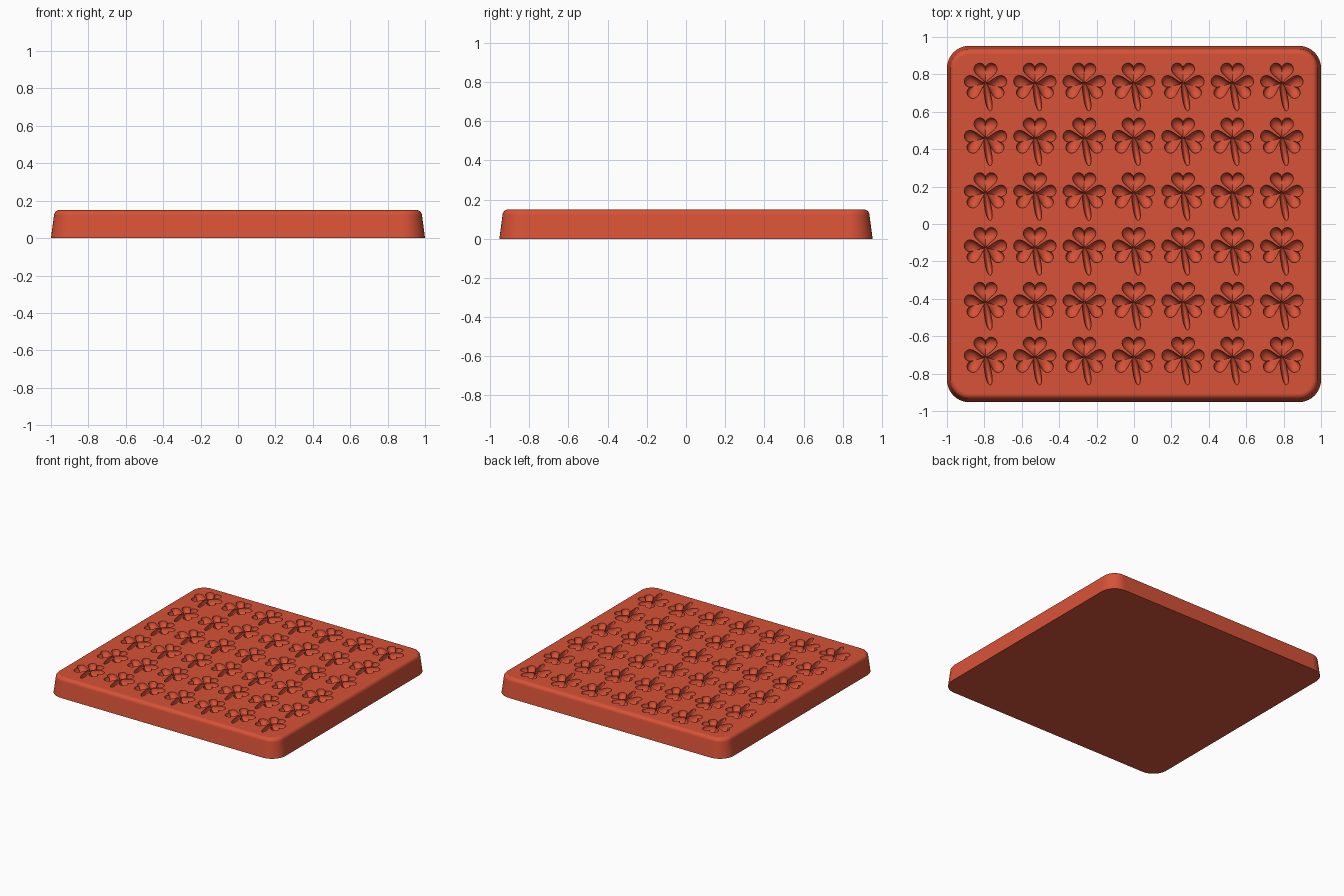
import bpy, bmesh
from math import sin, cos, pi, radians, sqrt
from mathutils import Matrix, Vector

if "Cube" in bpy.data.objects:
    bpy.data.objects.remove(bpy.data.objects["Cube"], do_unlink=True)

TOP = 0.15
COLS, ROWS = 7, 6
STEP_X, STEP_Y = 0.264, 0.293

red = bpy.data.materials.new("brick red silicone")
red.use_nodes = True
red.diffuse_color = (0.68, 0.084, 0.038, 1)
red.node_tree.nodes["Principled BSDF"].inputs["Base Color"].default_value = red.diffuse_color


def add_object(name, bm):
    bmesh.ops.recalc_face_normals(bm, faces=bm.faces)
    mesh = bpy.data.meshes.new(name)
    bm.to_mesh(mesh)
    bm.free()
    mesh.materials.append(red)
    obj = bpy.data.objects.new(name, mesh)
    bpy.context.collection.objects.link(obj)
    return obj


def loft(name, rings):
    """Skin closed rings of points and cap both ends."""
    bm = bmesh.new()
    loops = [[bm.verts.new(p) for p in ring] for ring in rings]
    n = len(loops[0])
    for a, b in zip(loops, loops[1:]):
        for i in range(n):
            j = (i + 1) % n
            bm.faces.new((a[i], a[j], b[j], b[i]))
    bm.faces.new(loops[0])
    bm.faces.new(loops[-1])
    return add_object(name, bm)


def dome(name, outline, depth, lift, place):
    """Bowl shaped cutter hanging below z = 0 with the given outline."""
    levels = [(1, lift)]
    levels += [(cos(a), -depth * sin(a)) for a in (radians(k * 12) for k in range(8))]
    return loft(name, [[place @ Vector((x * s, y * s, z)) for x, y in outline]
                       for s, z in levels])


def apply_boolean(obj, cutter, operation):
    mod = obj.modifiers.new("boolean", "BOOLEAN")
    mod.operation = operation
    mod.solver = "EXACT"
    mod.object = cutter
    bpy.context.view_layer.objects.active = obj
    bpy.ops.object.modifier_apply(modifier=mod.name)
    bpy.data.objects.remove(cutter, do_unlink=True)


# Tray: tapered rounded slab with a soft upper edge
def rounded_rect(inset, z, radius=0.12):
    hx, hy, r = 1 - inset, 0.953 - inset, radius - inset
    ring = []
    for k, (sx, sy) in enumerate([(1, 1), (-1, 1), (-1, -1), (1, -1)]):
        for i in range(11):
            a = (k + i / 10) * pi / 2
            ring.append((sx * (hx - r) + r * cos(a), sy * (hy - r) + r * sin(a), z))
    return ring


EDGE = 0.03
arc = [(0.016 + EDGE * (1 - cos(a)), TOP - EDGE + EDGE * sin(a))
       for a in (radians(k * 15) for k in range(7))]
tray = loft("mold_tray", [rounded_rect(*level) for level in [(0, 0)] + arc])

# One clover cutter: three heart leaves and a stem
S = 0.0039
angles = [2 * pi * k / 36 for k in range(36)]
heart = [(S * 16 * sin(t) ** 3,
          S * (13 * cos(t) - 5 * cos(2 * t) - 2 * cos(3 * t) - cos(4 * t)))
         for t in angles]
clover = None
for i, turn in enumerate((0, 104, -104)):
    place = Matrix.Rotation(radians(turn), 4, "Z") @ Matrix.Translation((0, 17 * S - 0.004, 0))
    leaf = dome("leaf_cutter", heart, 0.045, 0.02 + 0.004 * i, place)
    if clover:
        apply_boolean(clover, leaf, "UNION")
    else:
        clover = leaf

stem_outline = [((0.017 - 0.003 * sin(t)) * cos(t),
                 0.07 * sin(t) + (0.012 if sin(t) > 0 else -0.012)) for t in angles]
place = Matrix.Translation((0.012, -0.066, 0)) @ Matrix.Rotation(radians(10), 4, "Z")
apply_boolean(clover, dome("stem_cutter", stem_outline, 0.04, 0.035, place), "UNION")

# Repeat the clover over the whole grid and press it into the tray
bm = bmesh.new()
for col in range(COLS):
    for row in range(ROWS):
        start = len(bm.verts)
        bm.from_mesh(clover.data)
        bm.verts.ensure_lookup_table()
        bmesh.ops.translate(bm, verts=bm.verts[start:], vec=(
            (col - (COLS - 1) / 2) * STEP_X - 0.002,
            ((ROWS - 1) / 2 - row) * STEP_Y + 0.019, TOP))
clovers = add_object("clover_cutters", bm)
clovers.hide_render = True
bpy.data.objects.remove(clover, do_unlink=True)
apply_boolean(tray, clovers, "DIFFERENCE")

# Smooth shading that keeps the flat faces flat
bpy.ops.object.select_all(action="DESELECT")
tray.select_set(True)
bpy.context.view_layer.objects.active = tray
bpy.ops.object.shade_smooth_by_angle(angle=radians(35))
weighted = tray.modifiers.new("weighted normals", "WEIGHTED_NORMAL")
weighted.keep_sharp = True
